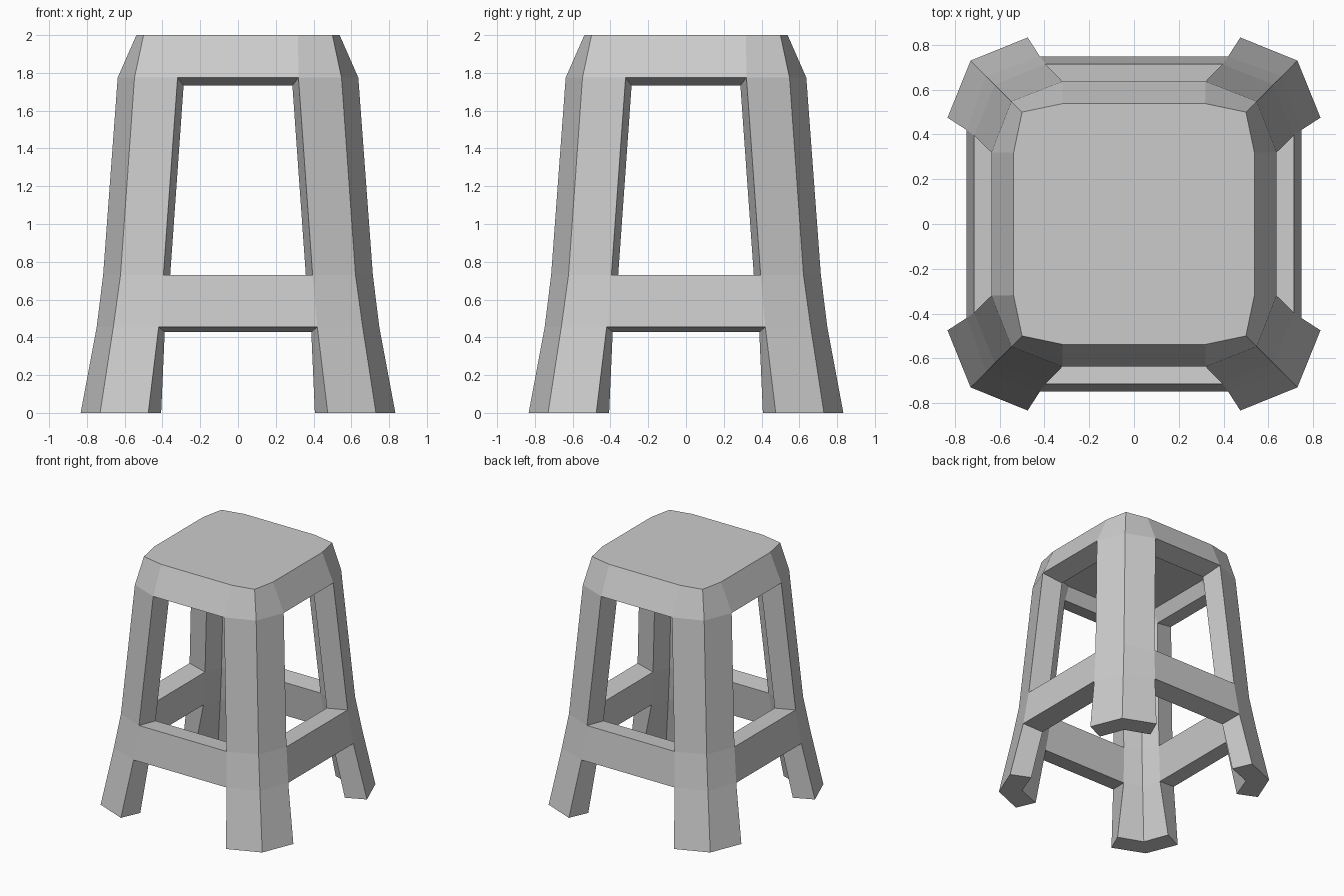
import bpy, bmesh

if "Cube" in bpy.data.objects:
    bpy.data.objects.remove(bpy.data.objects["Cube"])

# Level profiles, floor to seat: height, corner position, leg-edge position, outward reach
OUTER = [(0.0, 0.73, 0.475, 0.833), (0.455, 0.66, 0.42, 0.748), (0.73, 0.622, 0.395, 0.714),
         (1.775, 0.548, 0.32, 0.637), (2.0, 0.50, 0.318, 0.538)]
INNER = [(0.0, 0.605, 0.407, 0.68), (0.427, 0.533, 0.388, 0.584), (0.715, 0.495, 0.36, 0.55),
         (1.733, 0.424, 0.288, 0.474), (1.835, 0.395, 0.288, 0.43)]
OPEN_BANDS = (0, 2)  # gaps between the feet, and windows above the stretchers


def make_ring(bm, z, corner, lat, out):
    """Twelve points: two leg edges and one corner per side."""
    pts = []
    side = [(-lat, -out), (lat, -out), (corner, -corner)]
    for _ in range(4):
        pts += [bm.verts.new((x, y, z)) for x, y in side]
        side = [(-y, x) for x, y in side]
    return pts


def make_shell(bm, levels):
    rings = [make_ring(bm, *level) for level in levels]
    for band in range(len(rings) - 1):
        lo, hi = rings[band], rings[band + 1]
        for i in range(12):
            if i % 3 == 0 and band in OPEN_BANDS:
                continue
            j = (i + 1) % 12
            bm.faces.new((lo[i], lo[j], hi[j], hi[i]))
    bm.faces.new(rings[-1])
    return [v for ring in rings for v in ring]


bm = bmesh.new()

# Outer and inner skins of the moulded stool
outer = make_shell(bm, OUTER)
inner = make_shell(bm, INNER)
partner = dict(zip(outer, inner))

# Rims joining the skins around feet, windows and stretchers
rims = [e for e in bm.edges if len(e.link_faces) == 1 and e.verts[0] in partner]
for e in rims:
    a, b = e.verts
    bm.faces.new((a, b, partner[b], partner[a]))

bmesh.ops.recalc_face_normals(bm, faces=bm.faces[:])
mesh = bpy.data.meshes.new("stool")
bm.to_mesh(mesh)
bm.free()
bpy.context.collection.objects.link(bpy.data.objects.new("stool", mesh))
